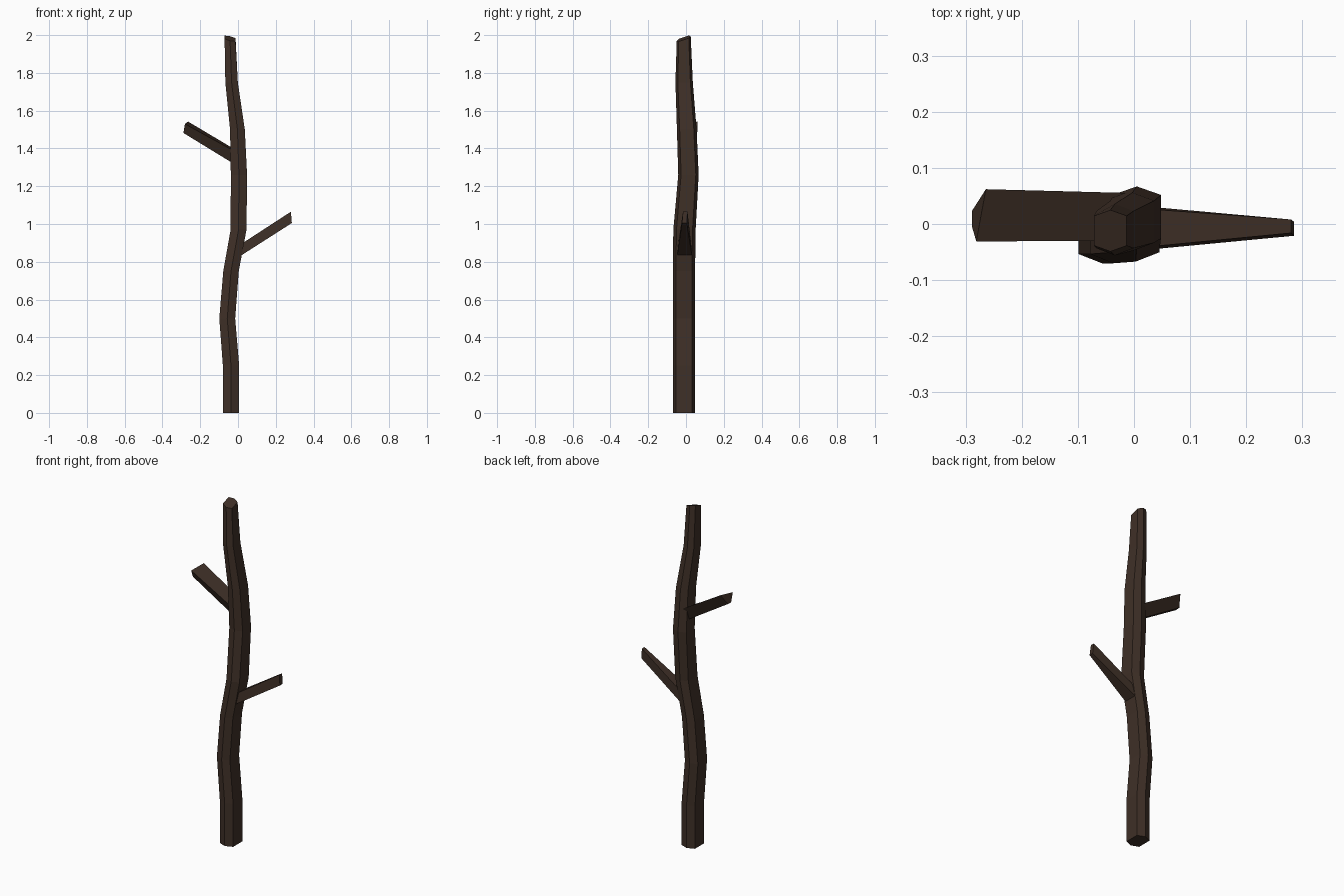
import bpy
import bmesh

cube = bpy.data.objects.get("Cube")
if cube:
    bpy.data.objects.remove(cube, do_unlink=True)

bark = bpy.data.materials.new("dark_brown_bark")
bark.use_nodes = True
colour = (0.049, 0.029, 0.020, 1)
bark.diffuse_color = colour
bark.node_tree.nodes["Principled BSDF"].inputs["Base Color"].default_value = colour


def loft(name, rings):
    """Skin a closed, flat-shaded tube through rings of equal point count."""
    bm = bmesh.new()
    loops = [[bm.verts.new(p) for p in ring] for ring in rings]
    for a, b in zip(loops, loops[1:]):
        for i in range(len(a)):
            j = (i + 1) % len(a)
            bm.faces.new((a[i], a[j], b[j], b[i]))
    bm.faces.new(loops[0])
    bm.faces.new(loops[-1])
    bmesh.ops.recalc_face_normals(bm, faces=bm.faces)
    mesh = bpy.data.meshes.new(name)
    bm.to_mesh(mesh)
    bm.free()
    mesh.materials.append(bark)
    obj = bpy.data.objects.new(name, mesh)
    bpy.context.collection.objects.link(obj)
    return obj


# Six-sided section with ridges at the front and back
HEXAGON = [(0, -1), (1, -0.72), (1, 0.72), (0, 1), (-1, 0.72), (-1, -0.72)]


def trunk_ring(x, y, z, rx, ry, tilt_x=0, tilt_y=0):
    return [(x + u * rx, y + v * ry, z + u * tilt_x + v * tilt_y) for u, v in HEXAGON]


# Crooked trunk, thinner and cut at a slant on top
trunk = loft("trunk", [
    trunk_ring(-0.037, -0.011, 0, 0.043, 0.059),
    trunk_ring(-0.037, -0.011, 0.25, 0.043, 0.059),
    trunk_ring(-0.057, -0.011, 0.50, 0.042, 0.059),
    trunk_ring(-0.037, -0.011, 0.75, 0.041, 0.059),
    trunk_ring(0.003, -0.008, 0.97, 0.042, 0.059),
    trunk_ring(0.005, 0.013, 1.26, 0.043, 0.054),
    trunk_ring(-0.003, 0.004, 1.50, 0.039, 0.052),
    trunk_ring(-0.034, -0.010, 1.75, 0.033, 0.046),
    trunk_ring(-0.042, -0.012, 1.982, 0.029, 0.037, -0.007, 0.012),
])

# Left branch: rectangular, narrowing sideways towards its tip
left_branch = loft("left_branch", [
    [(-0.02, -0.05, 0.81), (-0.02, 0.035, 0.81),
     (-0.02, 0.030, 0.87), (-0.02, -0.045, 0.87)],
    [(0.285, -0.021, 1.005), (0.285, 0.004, 1.005),
     (0.280, 0.008, 1.065), (0.280, -0.016, 1.065)],
])

# Right branch: broad flat top with a narrow underside
right_branch = loft("right_branch", [
    [(0, 0.055, 1.385), (0, -0.03, 1.375),
     (0, 0, 1.305), (0, 0.025, 1.305)],
    [(-0.264, 0.062, 1.542), (-0.281, -0.031, 1.530),
     (-0.289, -0.004, 1.482), (-0.289, 0.023, 1.484)],
])
